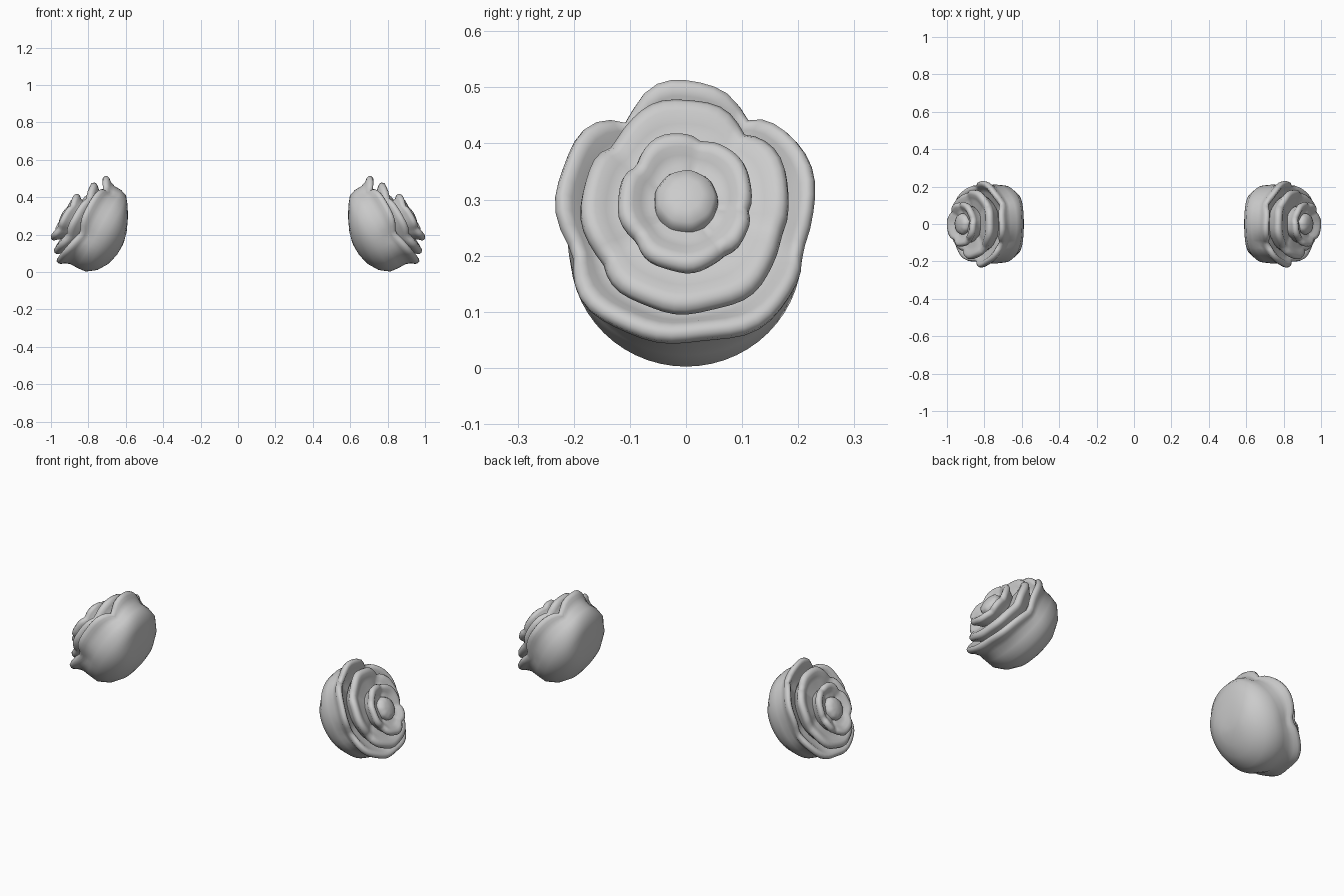
import bpy, math
from mathutils import Vector

if "Cube" in bpy.data.objects:
    bpy.data.objects.remove(bpy.data.objects["Cube"])

# Rose frame: A = facing axis (outward and up), U = up across the bloom, V = depth
TILT = math.radians(29.5)
A = Vector((math.cos(TILT), 0, math.sin(TILT)))
U = Vector((-math.sin(TILT), 0, math.cos(TILT)))
V = Vector((0, 1, 0))
CENTER = Vector((0.83, 0, 0.28))
SEG = 56


def valley(deg, valleys):
    """1 in the notch between two petals, 0 in the middle of a petal."""
    n = len(valleys)
    for i in range(n):
        lo = valleys[i]
        hi = valleys[(i + 1) % n] + (360 if i == n - 1 else 0)
        d = deg if deg >= lo else deg + 360
        if lo <= d < hi:
            return abs(2 * (d - lo) / (hi - lo) - 1) ** 3
    return 0


def rose_layer(name, profile, rv, ru, a0, u0, valleys=(), depth=0.1, drop=0.03, full=0.0):
    """Closed lathe; profile rows are (radius fraction, height, petal weight)."""
    verts, faces = [], []
    for f, h, w in profile:
        for i in range(SEG):
            t = 2 * math.pi * i / SEG
            k = valley(math.degrees(t), valleys) * w if valleys else 0
            ripple = 0.012 * w * math.sin(9 * t + 20 * rv)
            # fuller lower corners
            corner = full * w * max(0, -math.sin(2 * t) * (1 if math.cos(t) > 0 else -1)) ** 2
            s = f * (1 - depth * k + ripple + corner)
            p = (CENTER + A * (a0 + h - drop * k)
                 + V * (rv * s * math.cos(t))
                 + U * (u0 * min(1, 0.3 + w) + ru * s * math.sin(t)))
            if p.x < 0.65:  # flattened back of the cup
                p.x = 0.65 - 0.07 * math.tanh((0.65 - p.x) / 0.07)
            verts.append(p)
    rows = len(profile)
    for j in range(rows - 1):
        for i in range(SEG):
            k = (i + 1) % SEG
            faces.append((j * SEG + i, j * SEG + k, (j + 1) * SEG + k, (j + 1) * SEG + i))
    faces.append(tuple(reversed(range(SEG))))
    faces.append(tuple((rows - 1) * SEG + i for i in range(SEG)))
    me = bpy.data.meshes.new(name)
    me.from_pydata([tuple(p) for p in verts], [], faces)
    ob = bpy.data.objects.new(name, me)
    bpy.context.collection.objects.link(ob)
    # second rose on the other side
    ob.modifiers.new("mirror_x", 'MIRROR').use_mirror_merge = False
    bpy.ops.object.select_all(action='DESELECT')
    ob.select_set(True)
    bpy.context.view_layer.objects.active = ob
    bpy.ops.object.shade_smooth_by_angle(angle=math.radians(75))


# Rounded cup with the outermost petals
rose_layer("outer_petals", [
    (0.06, -0.255, 0), (0.28, -0.252, 0), (0.52, -0.236, 0), (0.74, -0.20, 0),
    (0.88, -0.15, 0), (0.90, -0.10, 0.1), (0.90, -0.06, 0.4), (0.94, -0.03, 0.8),
    (0.985, -0.015, 1), (1.0, 0.0, 1), (0.98, 0.012, 1), (0.93, 0.016, 1),
    (0.87, 0.006, 0.9), (0.81, -0.012, 0.7), (0.72, -0.03, 0.4), (0.1, -0.04, 0)],
    0.235, 0.266, 0.0, 0.0, (59, 121, 196, 344), 0.12, 0.04, 0.06)

# Middle petals
rose_layer("middle_petals", [
    (0.6, -0.10, 0), (0.80, -0.06, 0.4), (0.88, -0.035, 0.7), (0.95, -0.018, 1),
    (1.0, -0.004, 1), (0.99, 0.01, 1), (0.94, 0.02, 1), (0.86, 0.02, 0.9),
    (0.76, 0.01, 0.7), (0.66, 0.003, 0.5), (0.1, 0.0, 0.3)],
    0.187, 0.217, 0.035, -0.011, (52, 140, 212, 345), 0.09, 0.02, 0.03)

# Inner petals
rose_layer("inner_petals", [
    (0.65, -0.09, 0.3), (0.80, -0.05, 0.5), (0.90, -0.022, 0.9), (0.98, -0.01, 1),
    (1.0, 0.0, 1), (0.97, 0.012, 1), (0.88, 0.018, 1), (0.77, 0.013, 0.8),
    (0.66, 0.002, 0.6), (0.54, -0.006, 0.6), (0.1, -0.01, 0.6)],
    0.122, 0.142, 0.088, -0.032, (75, 145, 215, 310, 352), 0.10, 0.012)

# Closed bud in the middle
rose_layer("bud", [
    (0.9, -0.06, 1), (1.0, -0.02, 1), (0.98, 0.0, 1),
    (0.86, 0.014, 1), (0.5, 0.022, 1), (0.1, 0.025, 1)],
    0.057, 0.062, 0.088, -0.028)
